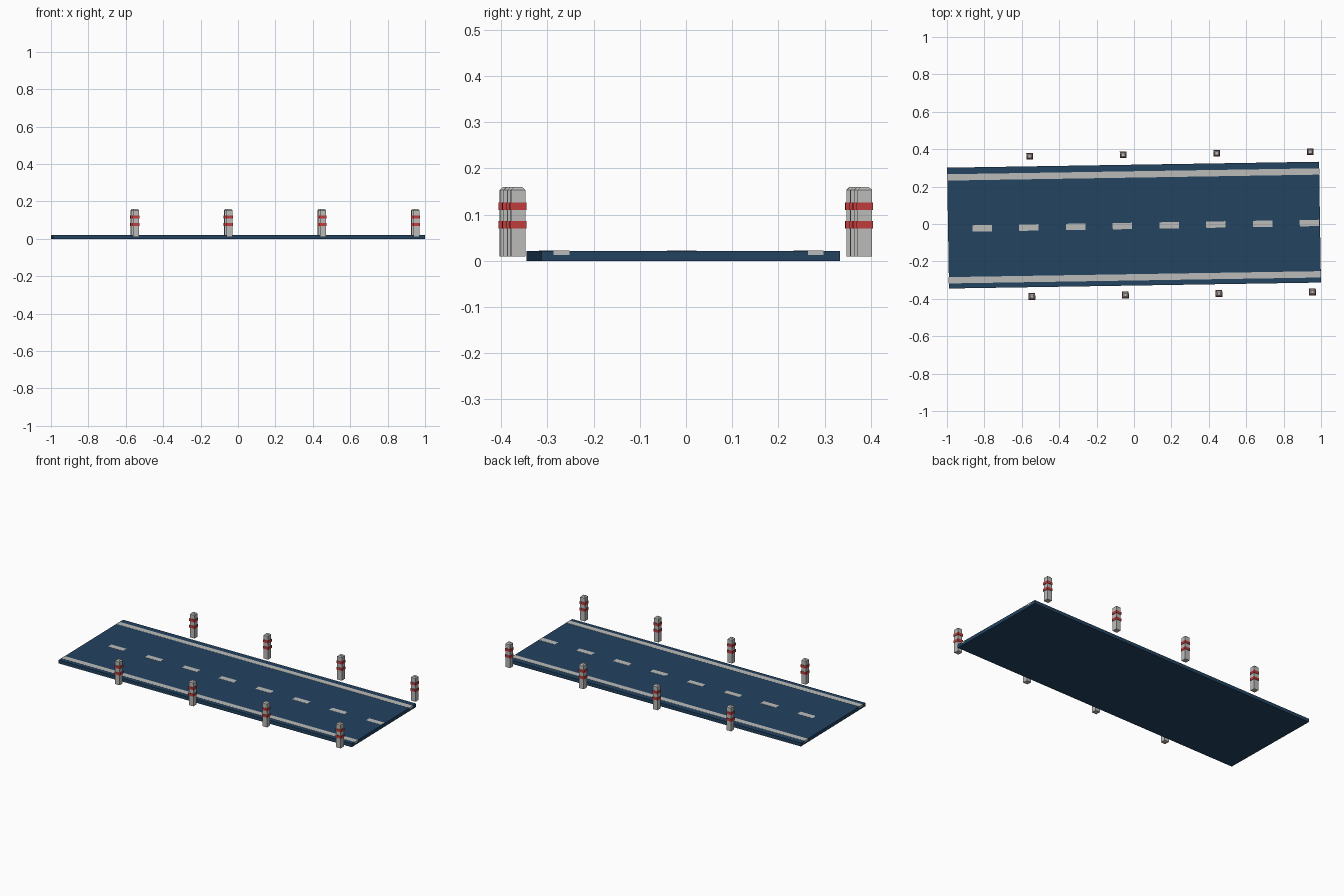
import bpy, bmesh, math
from mathutils import Matrix, Vector

if "Cube" in bpy.data.objects:
    bpy.data.objects.remove(bpy.data.objects["Cube"])

YAW = 0.016                      # the whole road is turned slightly
TURN = Matrix.Rotation(YAW, 4, 'Z')


def material(name, rgb):
    m = bpy.data.materials.new(name)
    m.diffuse_color = (*rgb, 1)
    m.use_nodes = True
    m.node_tree.nodes["Principled BSDF"].inputs["Base Color"].default_value = m.diffuse_color
    return m


ASPHALT = material("dark_blue_asphalt", (0.016, 0.056, 0.118))
GREY = material("light_grey_paint", (0.5, 0.5, 0.49))
RED = material("red_reflector", (0.52, 0.045, 0.045))


def box(name, centre, size, z0, z1, mat, chamfer=0.0):
    """Box in road coordinates; chamfer slopes the edges of the top face."""
    bm = bmesh.new()
    bmesh.ops.create_cube(bm, size=1)
    bmesh.ops.scale(bm, vec=(size[0], size[1], z1 - z0), verts=bm.verts)
    bmesh.ops.translate(bm, vec=(centre[0], centre[1], (z0 + z1) / 2), verts=bm.verts)
    if chamfer:
        top = [e for e in bm.edges if all(v.co.z > z1 - 1e-5 for v in e.verts)]
        bmesh.ops.bevel(bm, geom=top, offset=chamfer, segments=1, affect='EDGES')
    bm.transform(TURN)
    mesh = bpy.data.meshes.new(name)
    bm.to_mesh(mesh)
    bm.free()
    mesh.materials.append(mat)
    ob = bpy.data.objects.new(name, mesh)
    bpy.context.collection.objects.link(ob)
    return ob


# Road slab
box("road_slab", (0, -0.006), (1.989, 0.646), 0, 0.0212, ASPHALT)

# Continuous edge lines
for side, label in ((-1, "near"), (1, "far")):
    box(f"edge_line_{label}", (0, -0.010 + side * 0.275), (1.991, 0.034), 0.0122, 0.0218, GREY)

# Dashed centre line
for i in range(8):
    box(f"centre_dash_{i + 1}", (-0.812 + 0.25 * i, -0.010), (0.104, 0.034), 0.0122, 0.0218, GREY)

# Roadside posts with two red bands each
for side, label in ((-1, "near"), (1, "far")):
    for i in range(4):
        c = (-0.552 + 0.5 * i, -0.0035 + side * 0.375)
        box(f"post_{label}_{i + 1}", c, (0.031, 0.031), 0.009, 0.160, GREY, 0.007)
        for b, z in enumerate((0.070, 0.110)):
            box(f"post_band_{label}_{i + 1}_{b + 1}", c, (0.036, 0.036), z, z + 0.016, RED)
